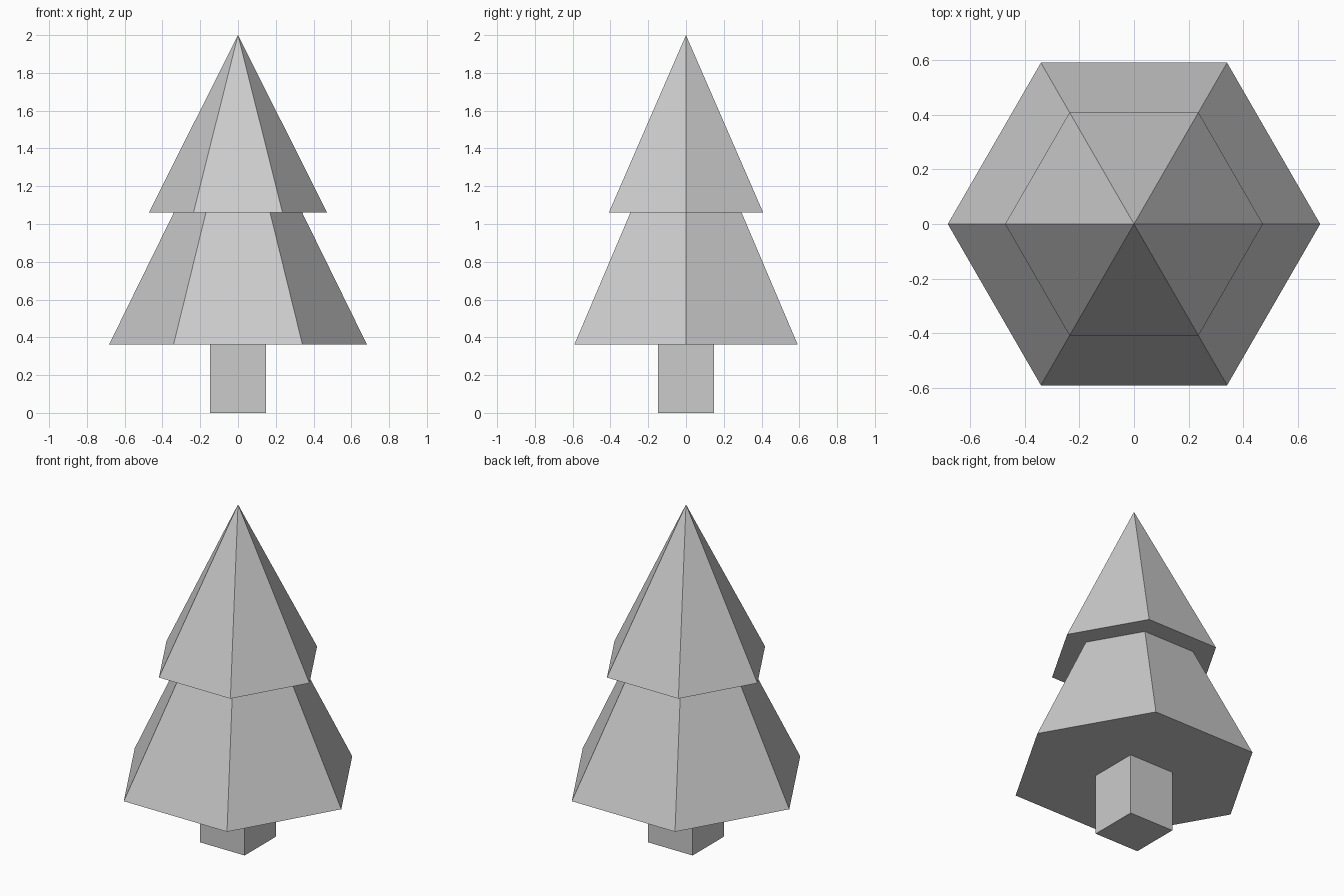
import bpy, bmesh
from math import cos, sin, tau

if "Cube" in bpy.data.objects:
    bpy.data.objects.remove(bpy.data.objects["Cube"])

SIDES = 6


def hex_ring(bm, radius, z):
    return [bm.verts.new((radius * cos(tau * i / SIDES), radius * sin(tau * i / SIDES), z))
            for i in range(SIDES)]


def add_object(name, bm):
    bmesh.ops.recalc_face_normals(bm, faces=bm.faces)
    mesh = bpy.data.meshes.new(name)
    bm.to_mesh(mesh)
    bm.free()
    bpy.context.collection.objects.link(bpy.data.objects.new(name, mesh))


# Foliage: two stacked six-sided tiers with a flat underside at the step
bm = bmesh.new()
profile = [(0.682, 0.363), (0.34, 1.06), (0.472, 1.06)]
rings = [hex_ring(bm, r, z) for r, z in profile]
apex = bm.verts.new((0, 0, 2))
bm.faces.new(rings[0][::-1])
for i in range(SIDES):
    j = (i + 1) % SIDES
    for low, high in zip(rings, rings[1:]):
        bm.faces.new((low[i], low[j], high[j], high[i]))
    bm.faces.new((rings[-1][i], rings[-1][j], apex))
add_object("foliage", bm)

# Trunk: square post up to the foliage underside
bm = bmesh.new()
bmesh.ops.create_cube(bm, size=1)
bmesh.ops.scale(bm, vec=(0.294, 0.294, 0.363), verts=bm.verts)
bmesh.ops.translate(bm, vec=(0, 0, 0.363 / 2), verts=bm.verts)
add_object("trunk", bm)
